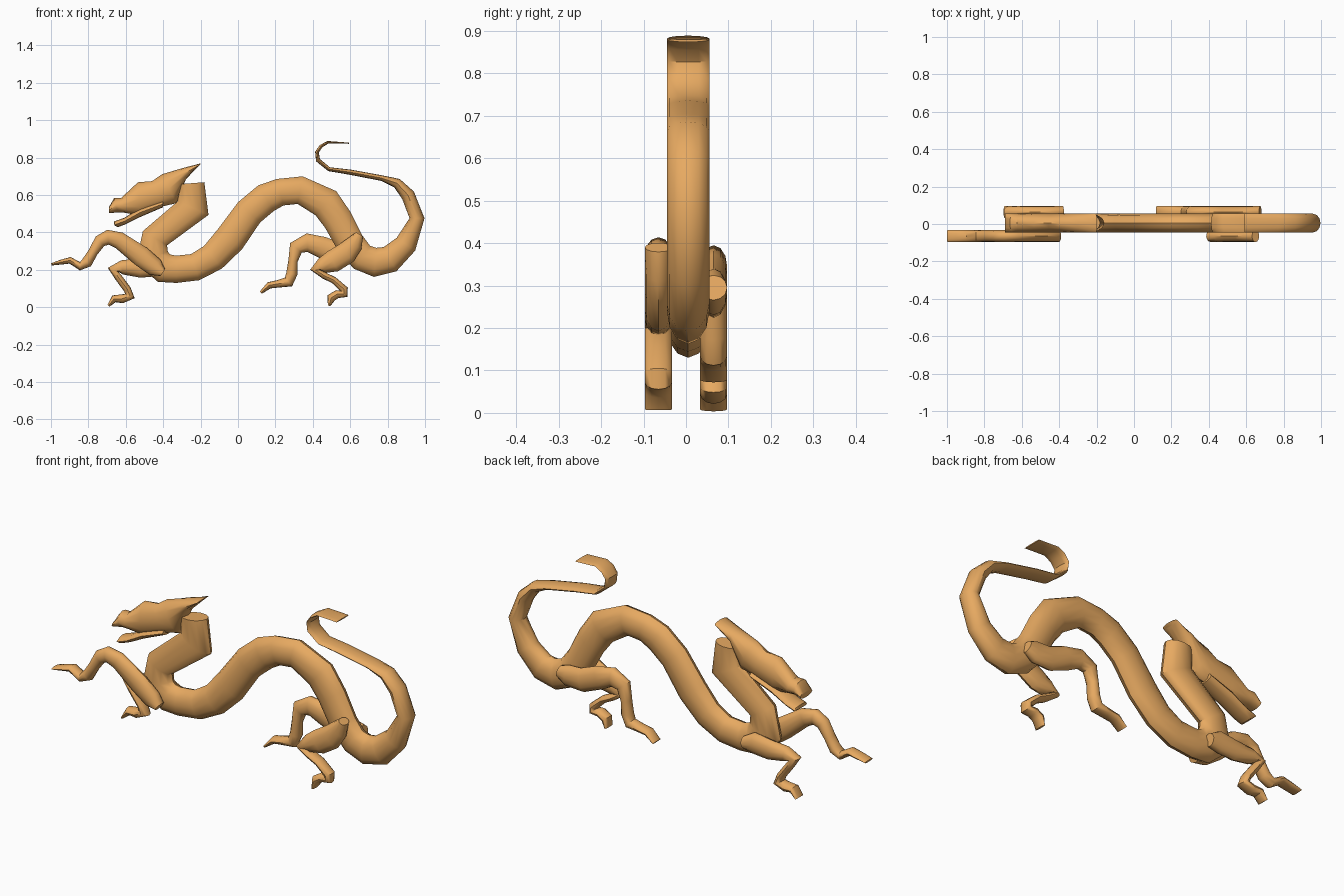
import bpy, math
from mathutils import Vector

SIDES = 12
mat = bpy.data.materials.new("orange")
mat.diffuse_color = (0.8, 0.4, 0.12, 1)


def ribs(path):
    """Turn a path of (x, z, half width) into pairs of edge points."""
    pts = [Vector(p[:2]) for p in path]
    pairs = []
    for i, p in enumerate(pts):
        t = Vector((0, 0))
        if i > 0:
            t += (p - pts[i - 1]).normalized()
        if i < len(pts) - 1:
            t += (pts[i + 1] - p).normalized()
        n = Vector((-t.y, t.x)).normalized() * path[i][2]
        pairs.append((p + n, p - n))
    return pairs


def loft(name, pairs, y, half):
    """Skin oval rings, each spanning a pair of edge points, with constant depth."""
    verts, faces = [], []
    for a, b in pairs:
        a, b = Vector(a), Vector(b)
        mid, arm = (a + b) / 2, (a - b) / 2
        for k in range(SIDES):
            ang = 2 * math.pi * k / SIDES
            q = mid + arm * math.cos(ang)
            verts.append((q.x, y + half * math.sin(ang), q.y))
    for i in range(len(pairs) - 1):
        for k in range(SIDES):
            m = (k + 1) % SIDES
            o = i * SIDES
            faces.append((o + k, o + m, o + SIDES + m, o + SIDES + k))
    faces.append(tuple(reversed(range(SIDES))))
    faces.append(tuple(range(len(verts) - SIDES, len(verts))))
    me = bpy.data.meshes.new(name)
    me.from_pydata(verts, [], faces)
    me.materials.append(mat)
    ob = bpy.data.objects.new(name, me)
    bpy.context.collection.objects.link(ob)
    bpy.context.view_layer.objects.active = ob
    ob.select_set(True)
    bpy.ops.object.mode_set(mode='EDIT')
    bpy.ops.mesh.select_all(action='SELECT')
    bpy.ops.mesh.normals_make_consistent(inside=False)
    bpy.ops.object.mode_set(mode='OBJECT')
    bpy.ops.object.shade_smooth_by_angle(angle=math.radians(40))
    ob.select_set(False)


# Neck, body and curling tail in one sweep
body = [(-.25, .663, .07), (-.24, .53, .09), (-.444, .369, .075), (-.46, .267, .09),
        (-.396, .209, .08), (-.33, .203, .073), (-.23, .214, .073), (-.134, .267, .077),
        (-.043, .364, .084), (.06, .508, .08), (.15, .583, .08), (.225, .615, .073),
        (.332, .626, .075), (.47, .556, .085), (.535, .465, .08), (.6, .342, .077),
        (.663, .267, .075), (.733, .24, .078), (.813, .257, .073), (.898, .337, .06),
        (.957, .476, .04), (.909, .599, .037), (.85, .663, .027), (.77, .69, .015),
        (.6, .722, .014), (.487, .738, .011), (.428, .786, .012), (.422, .829, .010),
        (.444, .861, .009), (.481, .882, .007), (.594, .877, .003)]
loft("body_and_tail", ribs(body), .005, .05)

# Head from swept-back horn to muzzle, as upper and lower edge points
head = [((-.197, .77), (-.21, .755)), ((-.30, .743), (-.278, .685)),
        ((-.406, .711), (-.33, .556)), ((-.46, .674), (-.40, .54)),
        ((-.535, .668), (-.524, .49)), ((-.626, .583), (-.604, .505)),
        ((-.663, .583), (-.642, .507)), ((-.69, .535), (-.69, .503))]
loft("head", head, .005, .05)

# Lower jaw
jaw = [((-.40, .57), (-.40, .535)), ((-.524, .53), (-.524, .482)),
       ((-.61, .477), (-.60, .444)), ((-.663, .459), (-.642, .428)),
       ((-.664, .447), (-.658, .436))]
loft("lower_jaw", jaw, .005, .05)

# Legs, each from hip or shoulder to toe
legs = {
    "front_leg_near": (-.065, [
        (-.402, .185, .022), (-.444, .214, .05), (-.519, .273, .055), (-.636, .358, .045),
        (-.695, .374, .04), (-.738, .353, .034), (-.775, .294, .026), (-.807, .241, .03),
        (-.845, .219, .022), (-.898, .251, .018), (-.947, .241, .013), (-.998, .229, .006)]),
    "front_leg_far": (.065, [
        (-.38, .21, .03), (-.438, .22, .055), (-.524, .21, .052), (-.62, .213, .038),
        (-.668, .2, .03), (-.636, .155, .02), (-.592, .096, .02), (-.578, .06, .028),
        (-.62, .045, .024), (-.663, .045, .02), (-.692, .008, .007)]),
    "hind_leg_near": (-.065, [
        (.65, .39, .022), (.62, .337, .048), (.578, .289, .06), (.508, .246, .06),
        (.45, .222, .043), (.412, .2, .026), (.46, .17, .018), (.513, .144, .018),
        (.567, .096, .022), (.567, .072, .024), (.53, .07, .022), (.498, .05, .024),
        (.487, .008, .007)]),
    "hind_leg_far": (.065, [
        (.675, .295, .03), (.63, .285, .055), (.545, .283, .06), (.45, .32, .058),
        (.37, .345, .05), (.31, .318, .04), (.294, .246, .025), (.288, .18, .03),
        (.27, .135, .03), (.214, .125, .02), (.166, .117, .018), (.122, .078, .008)]),
}
for name, (y, path) in legs.items():
    loft(name, ribs(path), y, .032)
